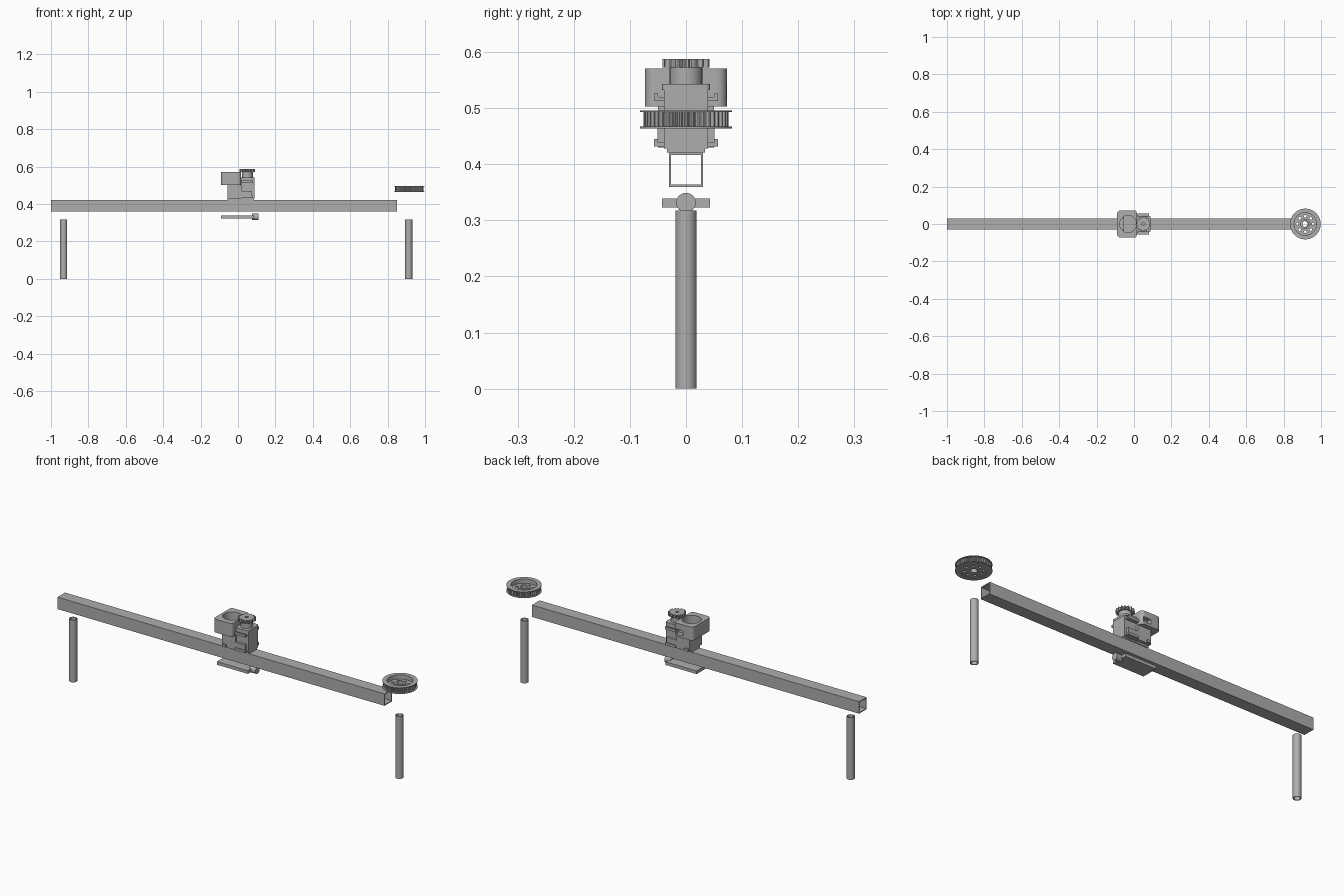
import bpy, bmesh, math
from mathutils import Matrix, Vector

cube = bpy.data.objects.get("Cube")
if cube:
    bpy.data.objects.remove(cube, do_unlink=True)

grey = bpy.data.materials.new("plain grey")
grey.use_nodes = True
colour = (0.42, 0.42, 0.42, 1)
grey.diffuse_color = colour
grey.node_tree.nodes["Principled BSDF"].inputs["Base Color"].default_value = colour


def finish(name, bm, smooth=True):
    """Turn a bmesh into an object, keeping edges sharp."""
    bmesh.ops.recalc_face_normals(bm, faces=bm.faces)
    mesh = bpy.data.meshes.new(name)
    bm.to_mesh(mesh)
    bm.free()
    mesh.materials.append(grey)
    if smooth:
        mesh.polygons.foreach_set("use_smooth", [True] * len(mesh.polygons))
        mesh.set_sharp_from_angle(angle=math.radians(30))
    obj = bpy.data.objects.new(name, mesh)
    bpy.context.collection.objects.link(obj)
    return obj


def box(name, x, y, z, round_edges=0):
    """Box from its ranges, with optional rounded upright edges."""
    bm = bmesh.new()
    lo, hi = Vector((x[0], y[0], z[0])), Vector((x[1], y[1], z[1]))
    size = Matrix.Diagonal((*(hi - lo), 1))
    bmesh.ops.create_cube(bm, size=1, matrix=Matrix.Translation((lo + hi) / 2) @ size)
    if round_edges:
        upright = [e for e in bm.edges
                   if abs(e.verts[0].co.z - e.verts[1].co.z) > (hi.z - lo.z) / 2]
        bmesh.ops.bevel(bm, geom=upright, offset=round_edges, segments=6,
                        profile=0.5, affect='EDGES')
    return finish(name, bm, bool(round_edges))


def cylinder(name, centre, radius, depth, axis='Z', sides=32):
    bm = bmesh.new()
    turn = Matrix.Rotation(math.pi / 2, 4, 'Y') if axis == 'X' else Matrix()
    bmesh.ops.create_cone(bm, cap_ends=True, segments=sides, radius1=radius,
                          radius2=radius, depth=depth,
                          matrix=Matrix.Translation(centre) @ turn)
    return finish(name, bm)


def lathe(name, centre_x, profile, sides=64):
    """Spin a closed profile of (radius, height) points about an upright axis."""
    bm = bmesh.new()
    rings = []
    for i in range(sides):
        a = math.tau * i / sides
        rings.append([bm.verts.new((centre_x + r * math.cos(a), r * math.sin(a), z))
                      for r, z in profile])
    count = len(profile)
    for i in range(sides):
        a, b = rings[i], rings[(i + 1) % sides]
        for j in range(count):
            k = (j + 1) % count
            bm.faces.new((a[j], b[j], b[k], a[k]))
    return finish(name, bm)


def toothed_ring(name, centre_x, tip, root, bore, z, teeth):
    """Gear ring: each tooth has two tip and two root corners."""
    bm = bmesh.new()
    total = teeth * 4
    loops = []
    for i in range(total):
        a = math.tau * i / total
        outer = tip if i % 4 < 2 else root
        loops.append([bm.verts.new((centre_x + r * math.cos(a), r * math.sin(a), h))
                      for r, h in ((outer, z[0]), (outer, z[1]), (bore, z[1]), (bore, z[0]))])
    for i in range(total):
        a, b = loops[i], loops[(i + 1) % total]
        for j in range(4):
            k = (j + 1) % 4
            bm.faces.new((a[j], b[j], b[k], a[k]))
    return finish(name, bm, False)


def cut(obj, cutter):
    """Subtract the cutter and discard it."""
    mod = obj.modifiers.new("cut", 'BOOLEAN')
    mod.operation, mod.solver, mod.object = 'DIFFERENCE', 'EXACT', cutter
    bpy.context.view_layer.objects.active = obj
    bpy.ops.object.modifier_apply(modifier=mod.name)
    bpy.data.objects.remove(cutter, do_unlink=True)
    obj.data.set_sharp_from_angle(angle=math.radians(30))


# Hollow square beam
bm = bmesh.new()
ends = []
for x in (-1, 0.85):
    ends.append([[bm.verts.new((x, sy * h, 0.39 + sz * h))
                  for sy, sz in ((-1, -1), (1, -1), (1, 1), (-1, 1))]
                 for h in (0.0305, 0.0265)])
for j in range(4):
    k = (j + 1) % 4
    for wall in (0, 1):
        bm.faces.new((ends[0][wall][j], ends[0][wall][k], ends[1][wall][k], ends[1][wall][j]))
    for end in ends:
        bm.faces.new((end[0][j], end[0][k], end[1][k], end[1][j]))
finish("beam", bm, False)

# Tubular legs
for name, x in (("right_leg", -0.932), ("left_leg", 0.913)):
    lathe(name, x, [(0.019, 0), (0.019, 0.318), (0.015, 0.318), (0.015, 0)], 32)

# Large belt wheel: two flanges, toothed rim, floor and hub
WX = 0.916
for name, z in (("wheel_bottom_flange", 0.464), ("wheel_top_flange", 0.493)):
    lathe(name, WX, [(0.082, z), (0.082, z + 0.003), (0.06, z + 0.003), (0.06, z)])
toothed_ring("wheel_teeth", WX, 0.076, 0.07, 0.06, (0.467, 0.493), 44)
floor = lathe("wheel_floor", WX, [(0.061, 0.465), (0.061, 0.474), (0.027, 0.474),
                                  (0.027, 0.484), (0.016, 0.484), (0.016, 0.465)])
for i in range(8):
    a = math.tau * i / 8
    cut(floor, cylinder("hole_cutter", (WX + 0.042 * math.cos(a), 0.042 * math.sin(a), 0.47),
                        0.007, 0.04, sides=16))

# Round-holed holder with a slot in its back
holder = box("motor_holder", (-0.09, 0.017), (-0.073, 0.073), (0.503, 0.571), 0.018)
cut(holder, cylinder("bore_cutter", (-0.032, 0, 0.54), 0.045, 0.2, sides=48))
cut(holder, box("slot_cutter", (-0.035, 0.005), (0.05, 0.09), (0.515, 0.54)))

# Carriage body under the holder and beside it
box("carriage_base", (-0.055, 0.085), (-0.034, 0.034), (0.421, 0.432))
box("carriage_rear", (-0.055, 0.02), (-0.05, 0.05), (0.43, 0.504))
box("carriage_front", (0.015, 0.087), (-0.039, 0.039), (0.428, 0.532))
box("carriage_cap", (0.012, 0.088), (-0.043, 0.043), (0.532, 0.543), 0.008)
for side, s in (("left", 1), ("right", -1)):
    def span(a, b):
        return tuple(sorted((s * a, s * b)))
    box(side + "_side_wall", (0.015, 0.075), span(0.038, 0.051), (0.432, 0.47))
    for level, z in (("lower", 0.432), ("upper", 0.513)):
        box(f"{side}_{level}_clip", (0.02, 0.08), span(0.038, 0.057), (z, z + 0.007))
        box(f"{side}_{level}_clip_lip", (0.02, 0.08), span(0.05, 0.057), (z, z + 0.013))
    box(side + "_rear_foot", (-0.05, -0.03), span(0.048, 0.057), (0.432, 0.445))

# Drive gear on its neck
GX = 0.05
lathe("gear_neck", GX, [(0.029, 0.54), (0.029, 0.573), (0.008, 0.573), (0.008, 0.54)], 40)
toothed_ring("drive_gear", GX, 0.042, 0.034, 0.008, (0.572, 0.588), 16)

# Flat lever and round end below the beam
box("under_plate", (-0.09, 0.085), (-0.0425, 0.0425), (0.323, 0.339))
cylinder("under_plate_knob", (0.093, 0, 0.3315), 0.0175, 0.035, 'X')
